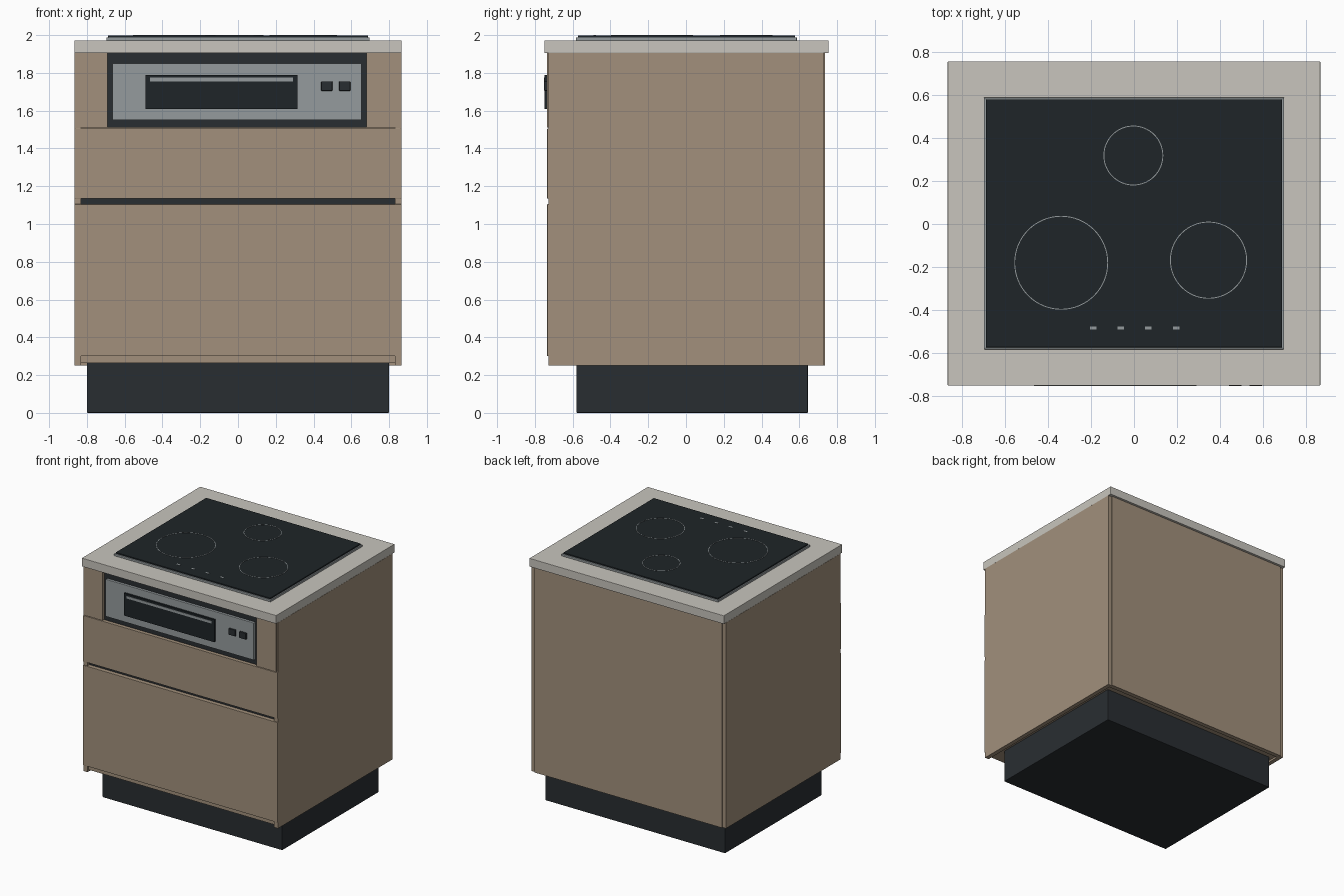
import bpy, bmesh, math

if "Cube" in bpy.data.objects:
    bpy.data.objects.remove(bpy.data.objects["Cube"])


def material(name, rgb):
    m = bpy.data.materials.new(name)
    m.diffuse_color = (*rgb, 1)
    m.use_nodes = True
    m.node_tree.nodes["Principled BSDF"].inputs["Base Color"].default_value = m.diffuse_color
    return m


WOOD = material("wood", (0.36, 0.28, 0.20))
STONE = material("stone", (0.58, 0.56, 0.51))
DARK = material("dark", (0.022, 0.027, 0.031))
GLASS = material("glass", (0.013, 0.018, 0.021))
STEEL = material("steel", (0.30, 0.33, 0.34))


def add(name, bm, mat):
    me = bpy.data.meshes.new(name)
    bm.to_mesh(me)
    bm.free()
    me.materials.append(mat)
    ob = bpy.data.objects.new(name, me)
    bpy.context.collection.objects.link(ob)
    return ob


def box(name, x, y, z, mat, bevel=0):
    """Box from (min, max) ranges, with an optional small edge bevel."""
    bm = bmesh.new()
    bmesh.ops.create_cube(bm, size=1)
    for v in bm.verts:
        for i, r in enumerate((x, y, z)):
            v.co[i] = r[0] if v.co[i] < 0 else r[1]
    ob = add(name, bm, mat)
    if bevel:
        mod = ob.modifiers.new("bevel", 'BEVEL')
        mod.width = bevel
        mod.segments = 2
    return ob


def ring(name, cx, cy, r, z0, z1, mat, width):
    """Thin flat ring with a rectangular section."""
    bm = bmesh.new()
    n = 64
    loops = []
    for rad, z in ((r, z0), (r, z1), (r - width, z1), (r - width, z0)):
        loops.append([bm.verts.new((cx + rad * math.cos(2 * math.pi * i / n),
                                    cy + rad * math.sin(2 * math.pi * i / n), z))
                      for i in range(n)])
    for k in range(4):
        a, b = loops[k], loops[(k + 1) % 4]
        for i in range(n):
            j = (i + 1) % n
            bm.faces.new((a[i], a[j], b[j], b[i]))
    bmesh.ops.recalc_face_normals(bm, faces=bm.faces)
    return add(name, bm, mat)


# Plinth and carcass
box("plinth", (-0.8, 0.8), (-0.58, 0.645), (0, 0.27), DARK, 0.004)
for side, s in (("left", -1), ("right", 1)):
    box(side + "_side_panel", sorted((s * 0.83, s * 0.865)), (-0.728, 0.727), (0.25, 1.905), WOOD)
box("bottom_board", (-0.83, 0.83), (-0.715, 0.72), (0.265, 0.30), WOOD)
box("back_panel", (-0.835, 0.835), (0.70, 0.736), (0.25, 1.905), WOOD)
box("drawer_gap_channel", (-0.83, 0.83), (-0.70, -0.69), (1.08, 1.16), DARK)

# Drawer fronts
box("lower_drawer_front", (-0.865, 0.865), (-0.735, -0.70), (0.30, 1.105), WOOD, 0.002)
box("upper_drawer_front", (-0.865, 0.865), (-0.735, -0.70), (1.135, 1.505), WOOD, 0.002)

# Filler panels beside the grill
box("left_filler_panel", (-0.855, -0.69), (-0.735, -0.70), (1.51, 1.905), WOOD)
box("right_filler_panel", (0.68, 0.855), (-0.735, -0.70), (1.51, 1.905), WOOD)

# Grill unit: recessed frame, steel face, window, handle and buttons
box("grill_frame", (-0.69, 0.68), (-0.715, -0.68), (1.51, 1.905), DARK)
box("grill_face", (-0.665, 0.655), (-0.735, -0.71), (1.55, 1.85), STEEL, 0.003)
box("grill_window", (-0.49, 0.315), (-0.750, -0.734), (1.61, 1.79), GLASS)
box("grill_handle_strip", (-0.465, 0.29), (-0.753, -0.749), (1.755, 1.775), STEEL)
for i, x in enumerate((0.47, 0.565)):
    box(f"grill_button_{i + 1}", (x - 0.03, x + 0.03), (-0.752, -0.734), (1.705, 1.755), DARK, 0.004)

# Countertop
box("countertop", (-0.865, 0.865), (-0.75, 0.755), (1.905, 1.972), STONE, 0.002)

# Cooktop with steel rim and glass
box("cooktop_rim", (-0.697, 0.697), (-0.582, 0.587), (1.97, 1.988), STEEL, 0.003)
box("cooktop_glass", (-0.688, 0.688), (-0.573, 0.578), (1.985, 1.998), GLASS, 0.003)

# Cooking zone rings
for i, (cx, cy, r) in enumerate(((-0.338, -0.18, 0.218), (0.346, -0.168, 0.179), (-0.003, 0.318, 0.139))):
    ring(f"cooking_zone_ring_{i + 1}", cx, cy, r, 1.997, 2.0, STEEL, 0.004)

# Touch control marks
for i in range(4):
    x = -0.19 + i * 0.1285
    box(f"touch_mark_{i + 1}", (x - 0.015, x + 0.015), (-0.49, -0.476), (1.997, 1.9995), STEEL)
